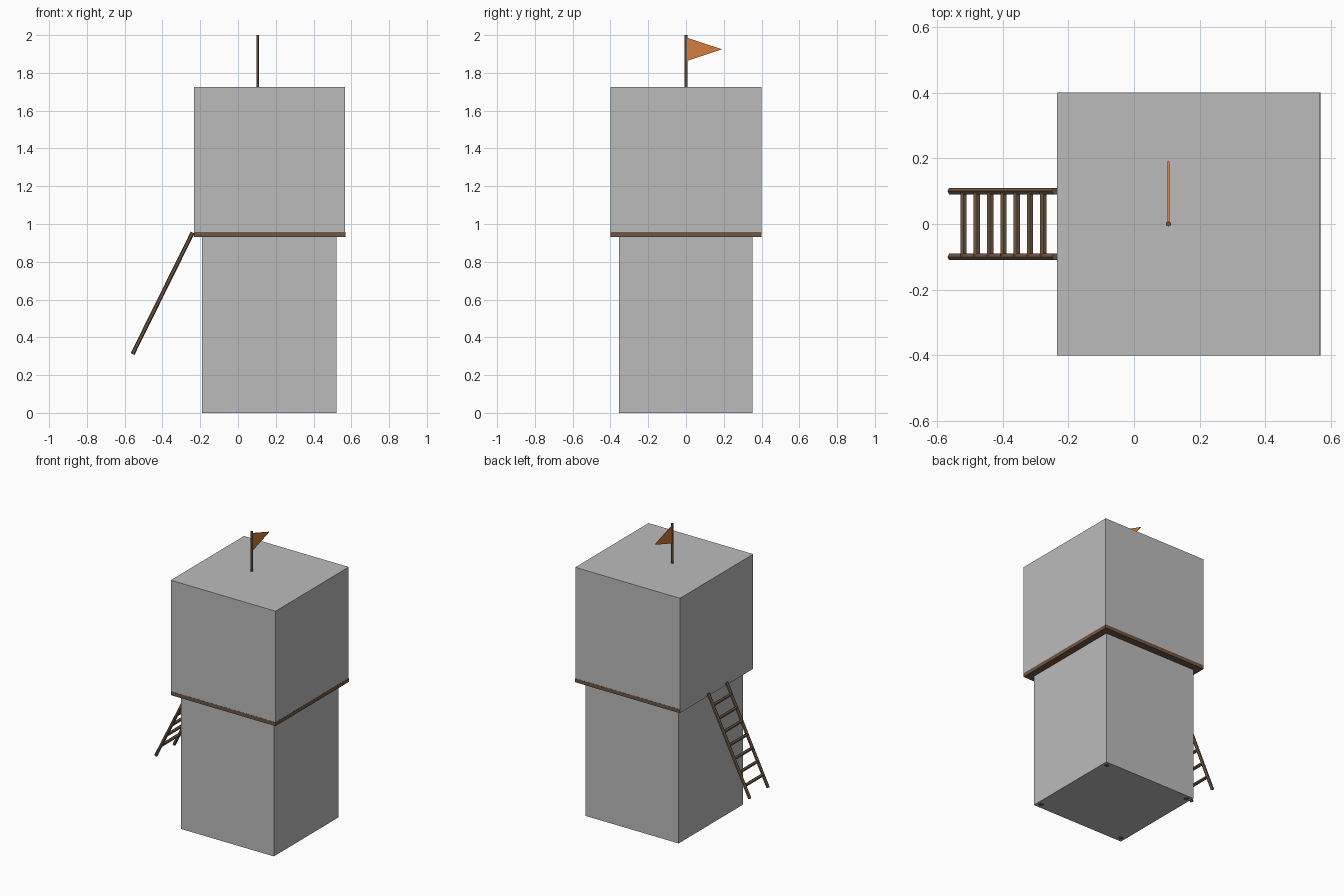
import bpy, bmesh
from mathutils import Vector

if "Cube" in bpy.data.objects:
    bpy.data.objects.remove(bpy.data.objects["Cube"])


def material(name, rgb):
    m = bpy.data.materials.new(name)
    m.diffuse_color = (*rgb, 1)
    m.use_nodes = True
    m.node_tree.nodes["Principled BSDF"].inputs["Base Color"].default_value = m.diffuse_color
    return m


GREY = material("stone grey", (0.50, 0.50, 0.50))
WOOD = material("brown wood", (0.16, 0.095, 0.055))
ORANGE = material("orange cloth", (0.66, 0.20, 0.05))


def finish(name, bm, mat):
    bmesh.ops.recalc_face_normals(bm, faces=bm.faces)
    me = bpy.data.meshes.new(name)
    bm.to_mesh(me)
    bm.free()
    me.materials.append(mat)
    ob = bpy.data.objects.new(name, me)
    bpy.context.collection.objects.link(ob)
    return ob


def box(name, lo, hi, mat):
    lo, hi = Vector(lo), Vector(hi)
    bm = bmesh.new()
    bmesh.ops.create_cube(bm, size=1)
    bmesh.ops.scale(bm, vec=hi - lo, verts=bm.verts)
    bmesh.ops.translate(bm, vec=(lo + hi) / 2, verts=bm.verts)
    return finish(name, bm, mat)


def rod(name, a, b, r, mat, sides=6):
    a, b = Vector(a), Vector(b)
    bm = bmesh.new()
    bmesh.ops.create_cone(bm, cap_ends=True, segments=sides,
                          radius1=r, radius2=r, depth=(b - a).length)
    rot = (b - a).to_track_quat('Z', 'Y').to_matrix()
    bmesh.ops.rotate(bm, cent=(0, 0, 0), matrix=rot, verts=bm.verts)
    bmesh.ops.translate(bm, vec=(a + b) / 2, verts=bm.verts)
    return finish(name, bm, mat)


# Tower blocks and the wooden deck between them
box("lower_block", (-0.19, -0.354, 0), (0.522, 0.352, 0.94), GREY)
box("upper_block", (-0.234, -0.4, 0.932), (0.567, 0.4, 1.725), GREY)
box("deck", (-0.233, -0.401, 0.931), (0.568, 0.401, 0.957), WOOD)

# Corner posts inside the lower block, feet just showing underneath
for x in (-0.16, 0.49):
    for y in (-0.32, 0.32):
        rod("corner_post", (x, y, -0.001), (x, y, 0.935), 0.018, WOOD, 8)

# Ladder: two slanted rails and seven rungs
foot, head = Vector((-0.558, 0, 0.312)), Vector((-0.24, 0, 0.955))
for y in (-0.1, 0.1):
    off = Vector((0, y, 0))
    rod("ladder_rail", foot + off, head + off, 0.011, WOOD)
for i in range(7):
    p = foot.lerp(head, (-0.519 + i * 0.0405 - foot.x) / (head.x - foot.x))
    rod("ladder_rung", p - Vector((0, 0.1, 0)), p + Vector((0, 0.1, 0)), 0.011, WOOD)

# Flagpole and triangular pennant
rod("flagpole", (0.105, 0, 1.70), (0.105, 0, 2.0), 0.008, WOOD)
bm = bmesh.new()
tri = [bm.verts.new((0.1025, y, z)) for y, z in ((0.003, 1.987), (0.003, 1.863), (0.19, 1.925))]
face = bm.faces.new(tri)
ext = bmesh.ops.extrude_face_region(bm, geom=[face], use_keep_orig=True)
bmesh.ops.translate(bm, vec=(0.005, 0, 0),
                    verts=[g for g in ext["geom"] if isinstance(g, bmesh.types.BMVert)])
finish("pennant", bm, ORANGE)
